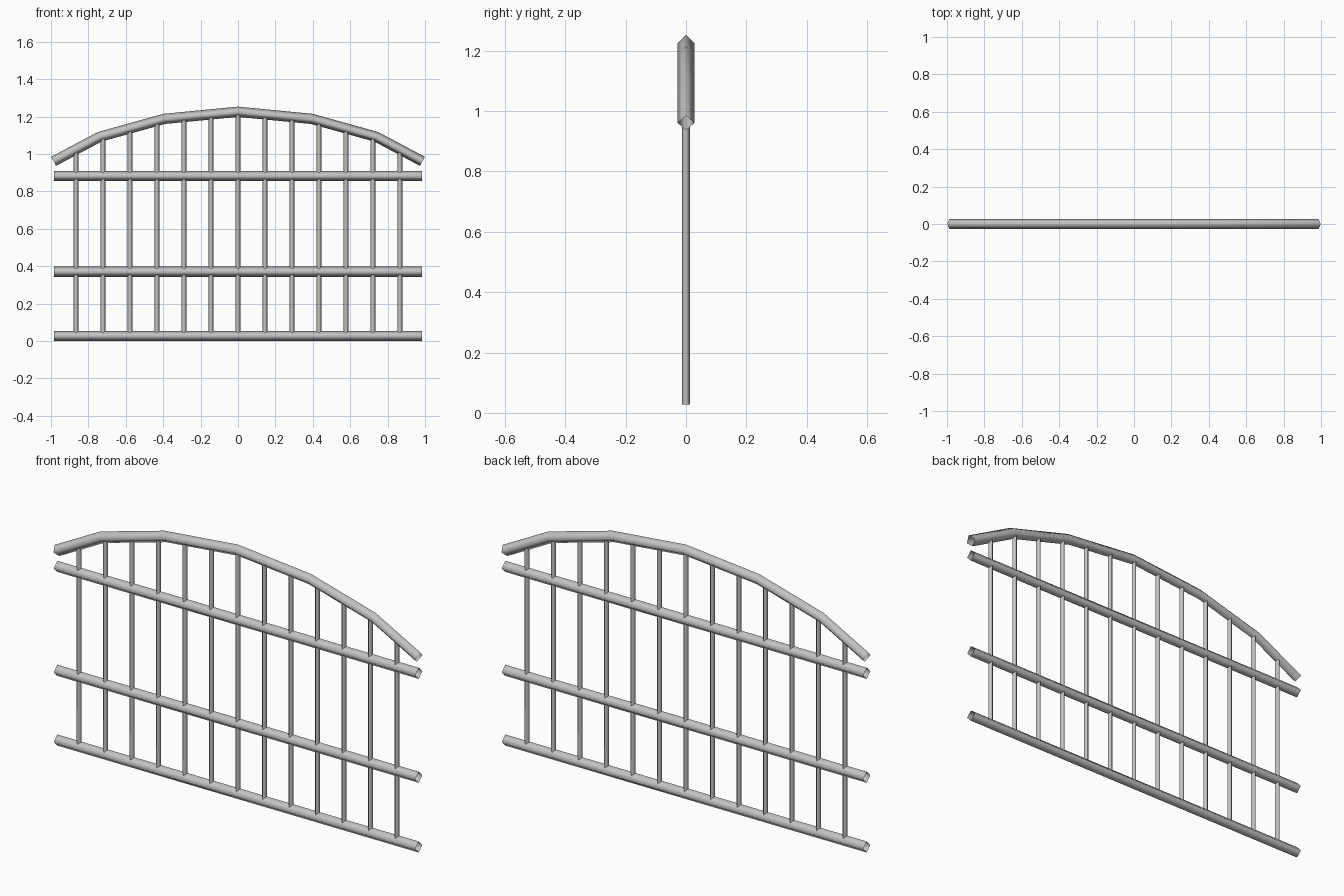
import bpy, bmesh
from mathutils import Vector

if "Cube" in bpy.data.objects:
    bpy.data.objects.remove(bpy.data.objects["Cube"], do_unlink=True)

STEEL = (0.55, 0.55, 0.55, 1.0)
steel = bpy.data.materials.new("grey steel")
steel.use_nodes = True
steel.diffuse_color = STEEL
steel.node_tree.nodes["Principled BSDF"].inputs["Base Color"].default_value = STEEL


def tube(name, points, radius):
    """Open four-sided tube swept along a path in the XZ plane."""
    pts = [Vector((x, 0, z)) for x, z in points]
    depth = Vector((0, radius, 0))
    bm = bmesh.new()
    rings = []
    for i, p in enumerate(pts):
        before = (p - pts[i - 1]).normalized() if i else Vector()
        after = (pts[i + 1] - p).normalized() if i + 1 < len(pts) else Vector()
        along = (before + after).normalized()
        side = Vector((-along.z, 0, along.x)) * radius
        rings.append([bm.verts.new(p + o) for o in (side, depth, -side, -depth)])
    for a, b in zip(rings, rings[1:]):
        for k in range(4):
            n = (k + 1) % 4
            bm.faces.new((a[k], a[n], b[n], b[k])).smooth = True
    bmesh.ops.recalc_face_normals(bm, faces=bm.faces)
    # An open tube is oriented by pointing its faces away from the path
    first = bm.faces[:][0]
    mid = (pts[0] + pts[1]) / 2
    if first.normal.dot(first.calc_center_median() - mid) < 0:
        bmesh.ops.reverse_faces(bm, faces=bm.faces)
    mesh = bpy.data.meshes.new(name)
    bm.to_mesh(mesh)
    bm.free()
    mesh.materials.append(steel)
    obj = bpy.data.objects.new(name, mesh)
    bpy.context.collection.objects.link(obj)
    return obj


RAIL_R, BAR_R = 0.0275, 0.0135
HALF = 0.985

# Horizontal rails
for name, z in (("bottom_rail", RAIL_R), ("middle_rail", 0.371), ("top_rail", 0.883)):
    tube(name, [(-HALF, z), (HALF, z)], RAIL_R)

# Arched rail, mirrored about the centre
half_arch = [(0, 1.226), (0.395, 1.188), (0.74, 1.092), (0.986, 0.961)]
arch = [(-x, z) for x, z in reversed(half_arch[1:])] + half_arch
tube("arched_rail", arch, RAIL_R)


def arch_height(x):
    for (x0, z0), (x1, z1) in zip(half_arch, half_arch[1:]):
        if abs(x) <= x1:
            return z0 + (z1 - z0) * (abs(x) - x0) / (x1 - x0)


# Upright bars, running from the bottom rail into the arch
for i in range(13):
    x = (i - 6) * 0.1443
    tube(f"upright_bar_{i + 1}", [(x, RAIL_R), (x, arch_height(x))], BAR_R)
